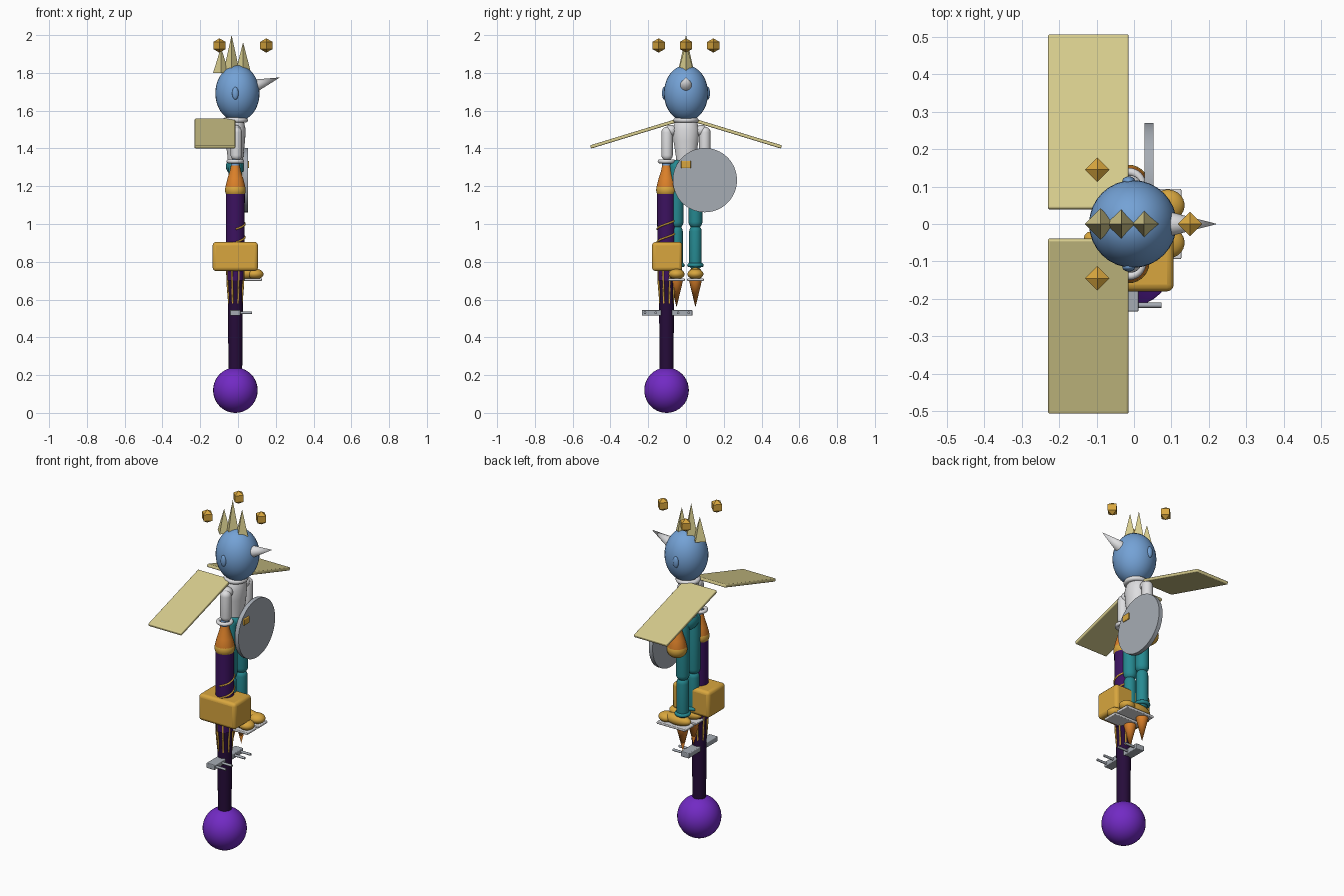
import bpy, math
from mathutils import Vector

if "Cube" in bpy.data.objects:
    bpy.data.objects.remove(bpy.data.objects["Cube"])


def mat(name, r, g, b):
    lin = [((c / 255 + 0.055) / 1.055) ** 2.4 for c in (r, g, b)]
    m = bpy.data.materials.new(name)
    m.diffuse_color = (*lin, 1)
    m.use_nodes = True
    m.node_tree.nodes["Principled BSDF"].inputs["Base Color"].default_value = m.diffuse_color
    return m


BLUE = mat("sky blue", 116, 162, 214)
WHITE = mat("off white", 222, 222, 224)
KHAKI = mat("pale straw", 216, 205, 142)
GOLD = mat("gold", 216, 166, 62)
ORANGE = mat("orange", 222, 130, 42)
TEAL = mat("teal", 38, 138, 146)
GREY = mat("steel grey", 166, 172, 180)
PURPLE = mat("deep purple", 60, 18, 96)
DARK = mat("dark handle", 38, 12, 58)
VIOLET = mat("violet", 114, 42, 196)


def finish(name, m, smooth=True):
    o = bpy.context.object
    o.name = name
    o.data.materials.append(m)
    if smooth:
        bpy.ops.object.shade_smooth_by_angle(angle=math.radians(40))
    return o


def ball(name, loc, radii, m):
    bpy.ops.mesh.primitive_uv_sphere_add(segments=32, ring_count=20, radius=1, location=loc)
    bpy.context.object.scale = radii
    bpy.ops.object.transform_apply(location=False, rotation=False, scale=True)
    return finish(name, m)


def box(name, loc, size, m, bevel=0.004, rx=0):
    bpy.ops.mesh.primitive_cube_add(size=1, location=loc)
    o = bpy.context.object
    o.scale = size
    bpy.ops.object.transform_apply(location=False, rotation=False, scale=True)
    o.rotation_euler.x = rx
    b = o.modifiers.new("bevel", 'BEVEL')
    b.width, b.segments = bevel, 3
    return finish(name, m)


def rod(name, a, b, r1, r2, m, sides=24, smooth=True):
    a, b = Vector(a), Vector(b)
    bpy.ops.mesh.primitive_cone_add(vertices=sides, radius1=r1, radius2=r2,
                                    depth=(b - a).length, location=(a + b) / 2)
    bpy.context.object.rotation_euler = (b - a).to_track_quat('Z', 'Y').to_euler()
    return finish(name, m, smooth)


def ring(name, loc, major, minor, m):
    bpy.ops.mesh.primitive_torus_add(location=loc, major_radius=major, minor_radius=minor,
                                     major_segments=32, minor_segments=10)
    return finish(name, m)


def lathe(name, x, y, profile, m, sx=1.0, n=28):
    verts, faces = [], []
    for r, z in profile:
        for i in range(n):
            t = 2 * math.pi * i / n
            verts.append((x + sx * r * math.cos(t), y + r * math.sin(t), z))
    for k in range(len(profile) - 1):
        for i in range(n):
            j = (i + 1) % n
            faces.append((k * n + i, k * n + j, (k + 1) * n + j, (k + 1) * n + i))
    top = (len(profile) - 1) * n
    faces += [tuple(range(n))[::-1], tuple(range(top, top + n))]
    me = bpy.data.meshes.new(name)
    me.from_pydata(verts, [], faces)
    o = bpy.data.objects.new(name, me)
    bpy.context.collection.objects.link(o)
    bpy.ops.object.select_all(action='DESELECT')
    o.select_set(True)
    bpy.context.view_layer.objects.active = o
    return finish(name, m)


def capsule(name, x, y, z0, z1, r, m):
    # straight limb with rounded ends, listed from bottom to top
    a = [math.pi / 2 * k / 6 for k in range(7)]
    low = [(max(r * math.sin(t), 0.001), z0 + r - r * math.cos(t)) for t in a]
    high = [(max(r * math.cos(t), 0.001), z1 - r + r * math.sin(t)) for t in a]
    return lathe(name, x, y, low + high, m)


def wire(name, pts, r, m):
    cu = bpy.data.curves.new(name, 'CURVE')
    cu.dimensions = '3D'
    cu.bevel_depth, cu.bevel_resolution, cu.use_fill_caps = r, 2, True
    s = cu.splines.new('POLY')
    s.points.add(len(pts) - 1)
    for p, co in zip(s.points, pts):
        p.co = (*co, 1)
    cu.materials.append(m)
    o = bpy.data.objects.new(name, cu)
    bpy.context.collection.objects.link(o)


X = -0.014          # body axis
SY = -0.103         # staff axis in y

# head, beak, crown
ball("head", (-0.003, 0, 1.692), (0.117, 0.117, 0.148), BLUE)
rod("beak", (0.09, 0, 1.732), (0.222, 0, 1.776), 0.034, 0, WHITE)
for x, z0, z1 in ((-0.09, 1.80, 1.935), (-0.034, 1.81, 2.0), (0.027, 1.80, 1.962)):
    rod("crown_spike", (x, 0, z0), (x, 0, z1), 0.042, 0, KHAKI, 4, False)
for x, y in ((-0.098, 0.145), (-0.098, -0.145), (0.15, 0)):
    bpy.ops.mesh.primitive_uv_sphere_add(segments=4, ring_count=2, radius=0.038, location=(x, y, 1.945))
    finish("floating_gem", GOLD, False)

# torso
ring("collar", (X, 0, 1.55), 0.053, 0.014, WHITE)
lathe("torso", X, 0, [(0.05, 1.31), (0.054, 1.36), (0.066, 1.44), (0.07, 1.5), (0.06, 1.535), (0.045, 1.56)],
      WHITE, 0.78)
ball("pelvis", (X, 0, 1.305), (0.05, 0.072, 0.05), TEAL)
box("belt_buckle", (0.037, 0, 1.315), (0.044, 0.052, 0.038), GOLD)

# paired limbs and wings
for s in (-1, 1):
    ball("ear", (X, s * 0.115, 1.692), (0.017, 0.012, 0.033), BLUE)
    box("wing", (-0.122, s * 0.2725, 1.479), (0.215, 0.487, 0.018), KHAKI, 0.005, -s * math.atan2(0.142, 0.465))
    y = s * 0.1
    ball("shoulder", (X, s * 0.08, 1.495), (0.03, 0.032, 0.03), WHITE)
    capsule("upper_arm", X + 0.005, y, 1.335, 1.515, 0.03, WHITE)
    ring("cuff", (X, s * 0.103, 1.332), 0.036, 0.011, WHITE)
    capsule("forearm", X, s * 0.103, 1.25, 1.35, 0.023, BLUE)
    lathe("gauntlet", X, s * 0.103, [(0.052, 1.185), (0.052, 1.2), (0.042, 1.24), (0.028, 1.285), (0.023, 1.31)], ORANGE)
    ball("hand", (X, s * 0.103, 1.18), (0.055, 0.055, 0.05), GOLD)
    y = s * 0.05
    capsule("thigh", X, y, 0.975, 1.34, 0.037, TEAL)
    capsule("calf", X, y, 0.755, 0.995, 0.033, TEAL)
    ring("ankle_ring", (X, y, 0.782), 0.033, 0.011, TEAL)
    ball("foot", (0.02, y, 0.738), (0.085, 0.036, 0.032), GOLD)
    ball("toe", (0.09, y, 0.735), (0.045, 0.042, 0.028), GOLD)
    box("sole", (0.034, y, 0.705), (0.185, 0.088, 0.014), WHITE)
    rod("boot_flame", (X, y, 0.7), (X, y, 0.558), 0.034, 0, ORANGE)

# shield
rod("shield", (0.028, 0.1, 1.232), (0.052, 0.1, 1.232), 0.17, 0.17, GREY, 64)
rod("shield_grip", (X, 0.103, 1.18), (0.03, 0.103, 1.18), 0.015, 0.015, GREY)

# staff
rod("staff_upper", (X, SY, 0.7), (X, SY, 1.175), 0.048, 0.05, PURPLE)
rod("staff_handle", (X, SY, 0.2), (X, SY, 0.72), 0.036, 0.041, DARK)
ball("pommel", (X, SY, 0.12), (0.118, 0.118, 0.12), VIOLET)
box("hammer_block", (X, SY + 0.003, 0.828), (0.24, 0.16, 0.154), GOLD, 0.018)
for i in range(8):
    t = 2 * math.pi * (i + 0.5) / 8
    c, s = math.cos(t), math.sin(t)
    wire("gold_prong", [(X + r * c, SY + r * s, z) for r, z in ((0.047, 0.76), (0.045, 0.68), (0.036, 0.58))],
         0.0055, GOLD)
for z in (1.0, 0.93):
    wire("gold_spiral", [(X + 0.05 * math.cos(t), SY + 0.05 * math.sin(t), z + 0.018 * t)
                         for t in [-1.5 + 0.3 * k for k in range(11)]], 0.005, GOLD)

# crossbar with pins
box("crossbar", (-0.015, SY + 0.003, 0.53), (0.054, 0.268, 0.03), GREY)
for y in (-0.217, -0.16, -0.042, 0.014):
    rod("crossbar_pin", (0.0, y, 0.53), (0.074, y, 0.53), 0.007, 0.007, GREY, 12)
